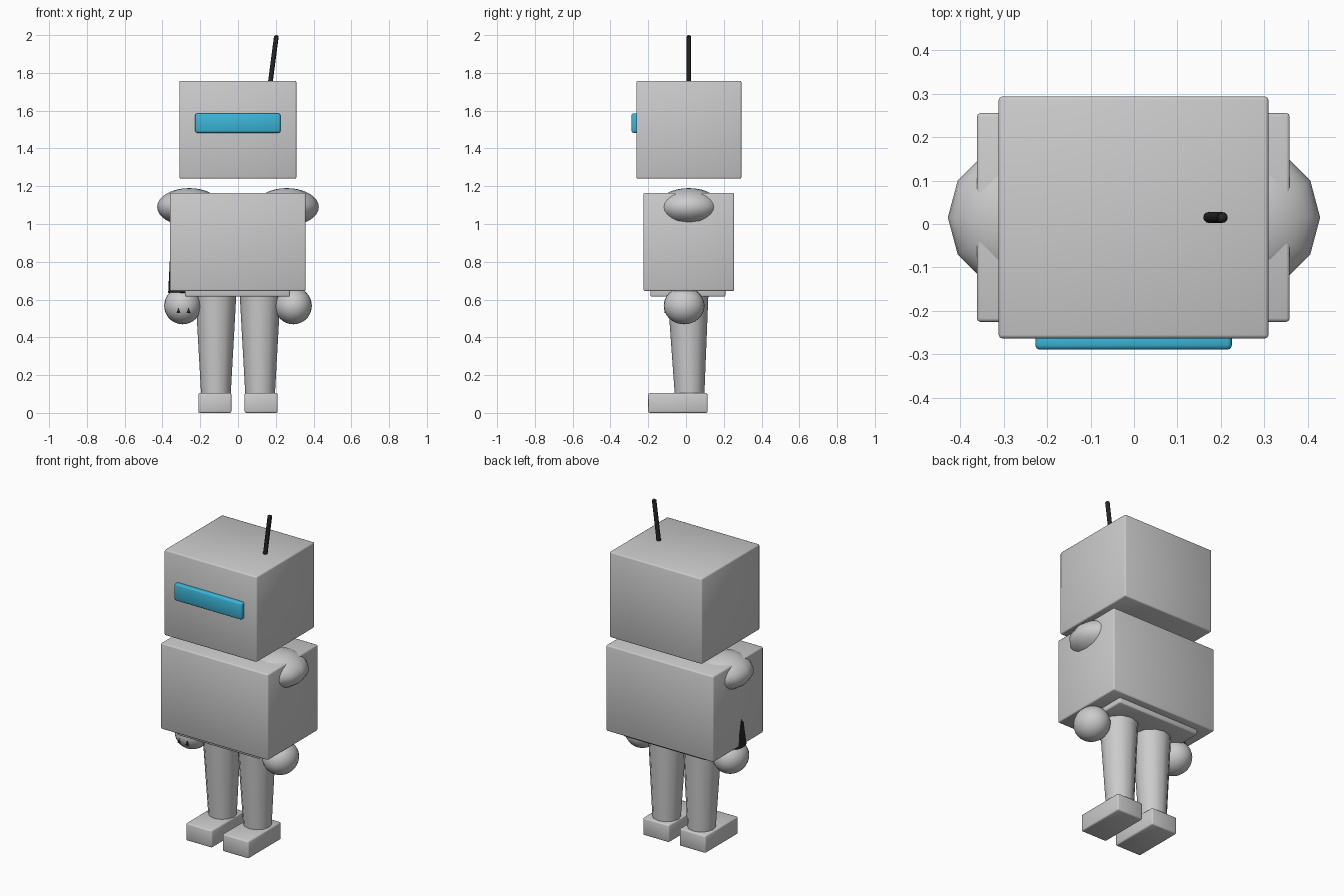
import bpy, math
from mathutils import Vector

if "Cube" in bpy.data.objects:
    bpy.data.objects.remove(bpy.data.objects["Cube"])


def material(name, rgb):
    m = bpy.data.materials.new(name)
    m.diffuse_color = (*rgb, 1.0)
    m.use_nodes = True
    m.node_tree.nodes["Principled BSDF"].inputs["Base Color"].default_value = m.diffuse_color
    return m


GREY = material("light grey", (0.60, 0.60, 0.60))
BLACK = material("near black", (0.018, 0.018, 0.02))
BLUE = material("visor blue", (0.045, 0.46, 0.68))


def finish(name, mat, angle=60):
    ob = bpy.context.object
    ob.name = name
    ob.data.materials.append(mat)
    bpy.ops.object.shade_smooth_by_angle(angle=math.radians(angle))
    return ob


def box(name, x, y, z, mat=GREY, bevel=0.008):
    """Rounded box from (min, max) ranges."""
    bpy.ops.mesh.primitive_cube_add(size=1, location=[sum(r) / 2 for r in (x, y, z)])
    ob = bpy.context.object
    ob.scale = [r[1] - r[0] for r in (x, y, z)]
    bpy.ops.object.transform_apply(location=False, rotation=False, scale=True)
    mod = ob.modifiers.new("soft edges", "BEVEL")
    mod.width, mod.segments = bevel, 2
    bpy.ops.object.modifier_apply(modifier=mod.name)
    return finish(name, mat)


def ellipsoid(name, centre, radii, segments, rings):
    bpy.ops.mesh.primitive_uv_sphere_add(segments=segments, ring_count=rings, radius=1, location=centre)
    bpy.context.object.scale = radii
    bpy.ops.object.transform_apply(location=False, rotation=False, scale=True)
    return finish(name, GREY)


def limb(name, start, end, r1, r2, sides, mat):
    """Tapered round limb between two points."""
    a, b = Vector(start), Vector(end)
    bpy.ops.mesh.primitive_cone_add(vertices=sides, radius1=r1, radius2=r2,
                                    depth=(b - a).length, location=(a + b) / 2)
    bpy.context.object.rotation_euler = (b - a).to_track_quat('Z', 'Y').to_euler()
    return finish(name, mat)


# Head, visor and antenna
box("head", (-0.311, 0.309), (-0.263, 0.293), (1.24, 1.758))
box("visor", (-0.227, 0.225), (-0.289, -0.25), (1.483, 1.585), BLUE, 0.01)
limb("antenna", (0.170, 0.015, 1.74), (0.203, 0.015, 1.993), 0.0125, 0.0125, 12, BLACK)
bpy.ops.mesh.primitive_uv_sphere_add(segments=12, ring_count=8, radius=0.0125, location=(0.203, 0.015, 1.9875))
finish("antenna_tip", BLACK)

# Body
box("torso", (-0.361, 0.358), (-0.225, 0.255), (0.645, 1.165))
box("pelvis", (-0.28, 0.275), (-0.188, 0.208), (0.615, 0.70))

# Paired parts
for side, s in (("left", -1), ("right", 1)):
    ellipsoid(side + "_shoulder", (s * 0.258, 0.015, 1.09), (0.17, 0.17, 0.10), 12, 16)
    ellipsoid(side + "_hand", (s * 0.293, -0.01, 0.567), (0.098, 0.108, 0.098), 24, 16)
    limb(side + "_leg", (s * 0.117, 0.019, 0.09), (s * 0.117, 0.010, 0.66), 0.078, 0.110, 12, GREY)
    xs = sorted((s * 0.035, s * 0.21))
    box(side + "_foot", xs, (-0.20, 0.114), (0.0, 0.105))

# Upper arms, nearly hidden by the torso
limb("left_arm", (-0.278, -0.025, 0.632), (-0.255, -0.005, 1.09), 0.092, 0.092, 24, BLACK)
limb("right_arm", (0.255, -0.025, 0.66), (0.245, -0.005, 1.09), 0.092, 0.092, 24, BLACK)

# Finger points just breaking through the left hand
for i, x in enumerate((-0.315, -0.262)):
    limb(f"left_finger_{i + 1}", (x, -0.108, 0.530), (x, -0.114, 0.558), 0.012, 0.0, 3, BLACK)
